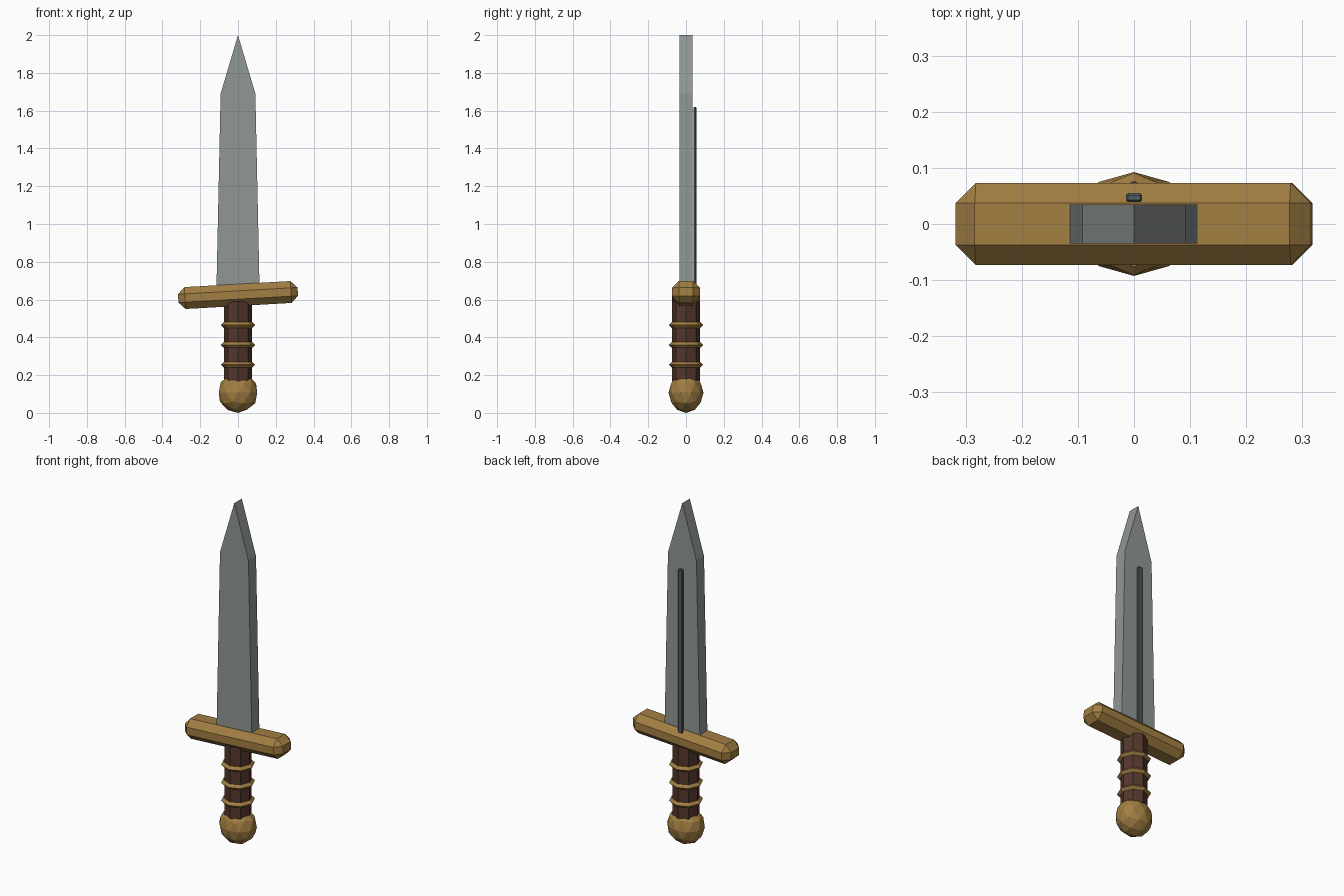
import bpy, bmesh, math

if "Cube" in bpy.data.objects:
    bpy.data.objects.remove(bpy.data.objects["Cube"])


def material(name, rgb):
    m = bpy.data.materials.new(name)
    m.diffuse_color = (*rgb, 1)
    m.use_nodes = True
    m.node_tree.nodes["Principled BSDF"].inputs["Base Color"].default_value = m.diffuse_color
    return m


STEEL = material("steel", (0.28, 0.31, 0.30))
DARK_STEEL = material("dark_steel", (0.09, 0.11, 0.12))
BRASS = material("brass", (0.36, 0.21, 0.055))
LEATHER = material("leather", (0.085, 0.038, 0.025))


def finish(obj, name, mat):
    obj.name = obj.data.name = name
    obj.data.materials.append(mat)
    return obj


def bevelled_box(name, size, loc, bevel, mat, tilt=0.0):
    bpy.ops.mesh.primitive_cube_add(size=1, location=loc, rotation=(0, tilt, 0))
    obj = finish(bpy.context.object, name, mat)
    obj.scale = size
    bpy.ops.object.transform_apply(location=False, rotation=False, scale=True)
    mod = obj.modifiers.new("bevel", "BEVEL")
    mod.width, mod.segments = bevel, 1
    return obj


# Blade: flat outline extruded front to back
outline = [(-0.115, 0.62), (0.115, 0.62), (0.092, 1.69), (0, 2.0), (-0.092, 1.69)]
bm = bmesh.new()
face = bm.faces.new([bm.verts.new((x, -0.035, z)) for x, z in outline])
ext = bmesh.ops.extrude_face_region(bm, geom=[face])
bmesh.ops.translate(bm, vec=(0, 0.07, 0),
                    verts=[g for g in ext["geom"] if isinstance(g, bmesh.types.BMVert)])
bmesh.ops.recalc_face_normals(bm, faces=bm.faces)
mesh = bpy.data.meshes.new("blade")
bm.to_mesh(mesh)
bm.free()
blade = bpy.data.objects.new("blade", mesh)
bpy.context.collection.objects.link(blade)
finish(blade, "blade", STEEL)

# Raised strip on the back of the blade
bevelled_box("blade_strip", (0.029, 0.016, 0.96), (0, 0.047, 1.14), 0.004, DARK_STEEL)

# Crossguard, slightly tilted
bevelled_box("crossguard", (0.634, 0.147, 0.116), (0, 0, 0.624), 0.036, BRASS, tilt=-0.057)

# Octagonal grip
bpy.ops.mesh.primitive_cylinder_add(vertices=8, radius=0.073, depth=0.42, location=(0, 0, 0.38))
finish(bpy.context.object, "grip", LEATHER)

# Grip rings with a diamond section
for i in range(3):
    bpy.ops.mesh.primitive_torus_add(major_segments=8, minor_segments=4, major_radius=0.076,
                                     minor_radius=0.015, location=(0, 0, 0.255 + 0.105 * i))
    finish(bpy.context.object, f"grip_ring_{i + 1}", BRASS)

# Faceted pommel, flattened front to back
bpy.ops.mesh.primitive_ico_sphere_add(subdivisions=2, radius=0.107, location=(0, 0, 0.107))
pommel = finish(bpy.context.object, "pommel", BRASS)
pommel.scale = (1, 0.865, 1)
